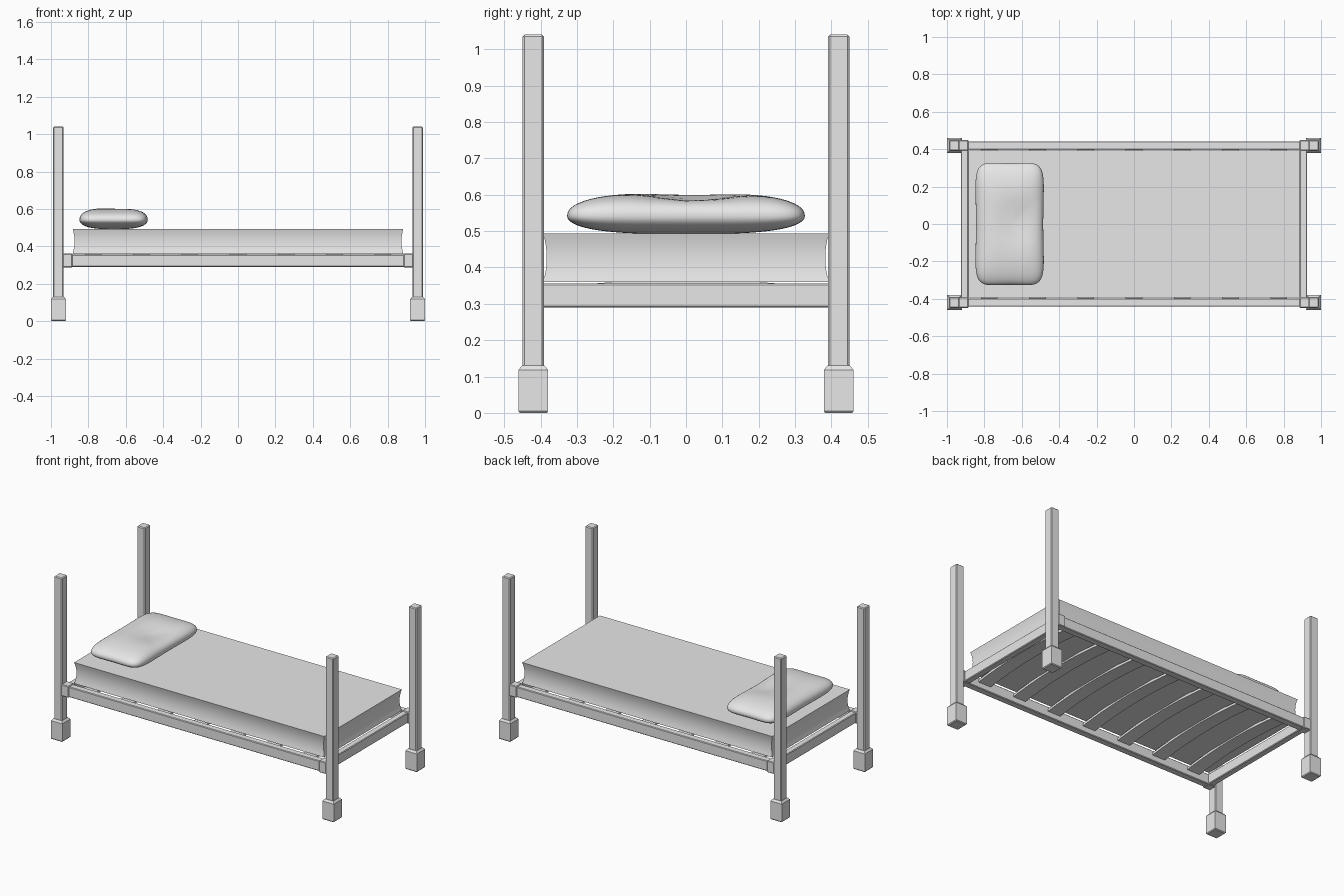
import bpy, bmesh, math

cube = bpy.data.objects.get("Cube")
if cube:
    bpy.data.objects.remove(cube, do_unlink=True)

GREY = bpy.data.materials.new("plain grey")
GREY.use_nodes = True
GREY.diffuse_color = (0.8, 0.8, 0.8, 1)
GREY.node_tree.nodes["Principled BSDF"].inputs["Base Color"].default_value = (0.8, 0.8, 0.8, 1)


def finish(name, bm, smooth=False):
    bmesh.ops.recalc_face_normals(bm, faces=bm.faces)
    mesh = bpy.data.meshes.new(name)
    bm.to_mesh(mesh)
    bm.free()
    mesh.materials.append(GREY)
    ob = bpy.data.objects.new(name, mesh)
    bpy.context.collection.objects.link(ob)
    if smooth:
        bpy.ops.object.select_all(action='DESELECT')
        ob.select_set(True)
        bpy.context.view_layer.objects.active = ob
        bpy.ops.object.shade_smooth_by_angle(angle=math.radians(40))
    return ob


def box(name, x, y, z, bevel=0.004):
    """Bevelled box from (low, high) ranges."""
    bm = bmesh.new()
    bmesh.ops.create_cube(bm, size=1)
    for v in bm.verts:
        for i, (lo, hi) in enumerate((x, y, z)):
            v.co[i] = (lo + hi) / 2 + v.co[i] * (hi - lo)
    bmesh.ops.bevel(bm, geom=bm.edges[:], offset=bevel, segments=1, affect='EDGES')
    return finish(name, bm)


def stack(name, cx, cy, sections, smooth=False):
    """Rectangular sections (half x, half y, z) joined upward."""
    bm = bmesh.new()
    rings = [[bm.verts.new((cx + sx * hx, cy + sy * hy, z))
              for sx, sy in ((-1, -1), (1, -1), (1, 1), (-1, 1))]
             for hx, hy, z in sections]
    for a, b in zip(rings, rings[1:]):
        for i in range(4):
            j = (i + 1) % 4
            bm.faces.new((a[i], a[j], b[j], b[i]))
    bm.faces.new(rings[0][::-1])
    bm.faces.new(rings[-1])
    return finish(name, bm, smooth)


# Corner posts, feet and rail joints
for sx, side in ((-1, "right"), (1, "left")):
    for sy, end in ((-1, "front"), (1, "back")):
        label = f"{end}_{side}"
        x, y = sx * 0.96, sy * 0.42
        box(f"post_{label}", (x - 0.028, x + 0.028), (y - 0.029, y + 0.029), (0.1, 1.04), 0.005)
        stack(f"foot_{label}", x, y, [(0.036, 0.037, 0), (0.04, 0.041, 0.005),
                                      (0.04, 0.041, 0.118), (0.03, 0.031, 0.13)])
        jx, jy = sx * 0.911, sy * 0.42
        box(f"joint_{label}", (jx - 0.026, jx + 0.026), (jy - 0.028, jy + 0.028), (0.287, 0.361))

# Side and end rails
for s, side, end in ((-1, "front", "right"), (1, "back", "left")):
    y, x = s * 0.42, s * 0.905
    box(f"rail_{side}", (-0.9, 0.9), (y - 0.022, y + 0.022), (0.29, 0.356))
    box(f"end_rail_{end}", (x - 0.02, x + 0.02), (-0.41, 0.41), (0.29, 0.356))

# Bowed slats
for k in range(7):
    x = (k - 3) * 0.258
    bm = bmesh.new()
    rings = []
    for i in range(17):
        t = i / 8 - 1
        z = 0.325 + 0.026 * (1 - t * t)
        rings.append([bm.verts.new((x + dx, t * 0.405, z + dz))
                      for dx, dz in ((-0.045, 0), (0.045, 0), (0.045, 0.015), (-0.045, 0.015))])
    for a, b in zip(rings, rings[1:]):
        for i in range(4):
            j = (i + 1) % 4
            bm.faces.new((a[i], a[j], b[j], b[i]))
    bm.faces.new(rings[0])
    bm.faces.new(rings[-1])
    finish(f"slat_{k + 1}", bm, True)

# Mattress with gently hollow sides
sections = []
for i in range(9):
    t = i / 4 - 1
    pinch = 0.01 * (1 - t * t)
    sections.append((0.884 - pinch, 0.393 - pinch, 0.427 + 0.067 * t))
stack("mattress", 0, 0, sections, True)


# Pillow: soft rounded box with drawn-out corners, flat base and a dent on top
def power(value, exponent):
    return math.copysign(abs(value) ** exponent, value)


bm = bmesh.new()
bmesh.ops.create_uvsphere(bm, u_segments=64, v_segments=32, radius=1)
for v in bm.verts:
    elevation = math.asin(max(-1, min(1, v.co.z)))
    turn = math.atan2(v.co.y, v.co.x)
    spread = max(math.cos(elevation), 0) ** 0.65
    u = spread * power(math.cos(turn), 0.4)
    w = spread * power(math.sin(turn), 0.4)
    x = 0.197 * u * (1 - 0.09 * (1 - w * w))
    y = 0.342 * w * (1 - 0.05 * (1 - u * u))
    z = 0.542 + power(math.sin(elevation), 0.9) * (0.064 if v.co.z > 0 else 0.05)
    if v.co.z > 0:
        z -= 0.022 * v.co.z * math.exp(-((x - 0.06) / 0.11) ** 2 - ((y - 0.02) / 0.12) ** 2)
    v.co = (x - 0.665, y, max(z, 0.493))
finish("pillow", bm, True)
